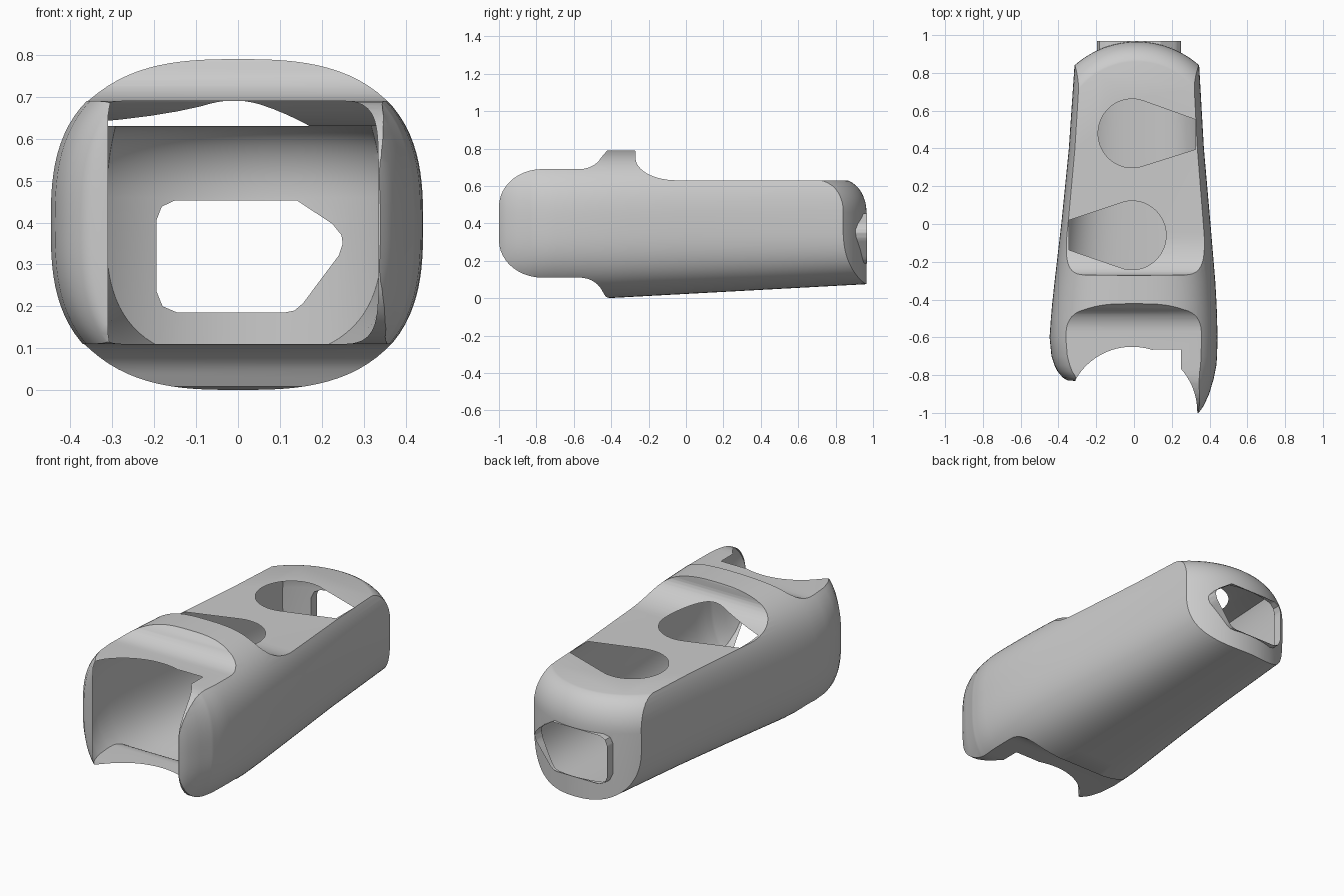
import bpy, bmesh
from math import sin, cos, pi, radians, sqrt, copysign
from mathutils.bvhtree import BVHTree

if "Cube" in bpy.data.objects:
    bpy.data.objects.remove(bpy.data.objects["Cube"])


def loft(name, rings, caps=True):
    """Skin a stack of equal-length point rings."""
    bm = bmesh.new()
    loops = [[bm.verts.new(p) for p in ring] for ring in rings]
    n = len(loops[0])
    for a, b in zip(loops, loops[1:]):
        for i in range(n):
            j = (i + 1) % n
            bm.faces.new((a[i], a[j], b[j], b[i]))
    if caps:
        bm.faces.new(loops[0])
        bm.faces.new(loops[-1])
    bmesh.ops.recalc_face_normals(bm, faces=bm.faces)
    mesh = bpy.data.meshes.new(name)
    bm.to_mesh(mesh)
    bm.free()
    ob = bpy.data.objects.new(name, mesh)
    bpy.context.collection.objects.link(ob)
    return ob


def boolean(target, tool, operation, open_skin=False):
    """Apply a boolean; open_skin also removes the cut walls, leaving a bare opening."""
    tool.hide_render = True
    mod = target.modifiers.new("cut", 'BOOLEAN')
    mod.operation, mod.solver, mod.object = operation, 'EXACT', tool
    bpy.context.view_layer.objects.active = target
    bpy.ops.object.modifier_apply(modifier=mod.name)
    if open_skin:
        bm = bmesh.new()
        bm.from_mesh(tool.data)
        tree = BVHTree.FromBMesh(bm)
        bm.free()
        walls.append(tree)
    bpy.data.objects.remove(tool)


def arc(cx, cy, rx, ry, a0, a1, n):
    return [(cx + rx * cos(radians(a0 + (a1 - a0) * i / n)),
             cy + ry * sin(radians(a0 + (a1 - a0) * i / n))) for i in range(n + 1)]


walls = []

# Body: superellipse sections along y (station, left half width, right half width)
stations = [(1.1, .298, .33), (.84, .315, .345), (.4, .345, .37), (0, .385, .405),
            (-.3, .42, .43), (-.42, .433, .437), (-.5, .44, .44), (-.6, .447, .442),
            (-.7, .437, .44), (-.75, .42, .436), (-.78, .405, .43), (-.815, .375, .423),
            (-.828, .35, .42), (-.832, .29, .418), (-.9, .28, .398), (-.96, .27, .37),
            (-.985, .262, .354), (-1, .26, .34)]


def section(y, left, right, n=112, power=2.77):
    low = max(0, (y + .42) * .054)
    ring = []
    for i in range(n):
        t = 2 * pi * (i + .5) / n
        c, s = cos(t), sin(t)
        k = (abs(c) ** power + abs(s) ** power) ** (-1 / power)
        x = k * c * (right if c > 0 else left)
        z = .395 + k * s * (.395 if s > 0 else .395 - low)
        ring.append((x, y, z))
    return ring


body = loft("hollow_body", [section(*s) for s in stations])

# Side silhouette: rounded nose, hump and lowered deck
side = [(-1, .31)] + [(-1, .49)] + arc(-.77, .49, .23, .2, 172, 90, 10)
side += [(-.57, .69)] + arc(-.57, .80, .13, .11, -80, -25, 6) + [(-.425, .785), (-.41, .81)]
side += [(-.275, .81), (-.27, .78)] + arc(-.05, .75, .22, .12, 180, 270, 12)
side += [(1.3, .63), (1.3, -.1), (-.41, -.1), (-.41, .0), (-.43, .008)]
side += arc(-.57, 0, .13, .11, 25, 90, 7) + arc(-.77, .31, .23, .2, 270, 188, 10)
boolean(body, loft("side_form", [[(x, y, z) for y, z in side] for x in (-1, 1)]), 'INTERSECT')

# Rear end: vertical bowed face with a rounded upper edge
CX, CY, R = .015, .467, .498


def end_ring(z, inset):
    pts = arc(CX, CY, R - inset, R - inset, 30, 150, 48)
    return [(x, y, z) for x, y in [(1, -2), (1, .3)] + pts + [(-1, .3), (-1, -2)]]


end = [end_ring(-.5, 0)]
end += [end_ring(.46 + .175 * sin(a), .135 * (1 - cos(a))) for a in [i * pi / 20 for i in range(11)]]
end.append(end_ring(1.2, .135))
boolean(body, loft("end_form", end), 'INTERSECT')

# Front mouth: round bite with a square notch
mouth = [(-.6, -1.2), (-.6, -.835), (-.31, -.835)] + arc(-.01, -.995, .345, .345, 150.4, 71.4, 24)
mouth += [(.1, -.665), (.25, -.665)] + arc(-.01, -.995, .345, .345, 41.1, 0, 12) + [(.335, -1.2)]
boolean(body, loft("mouth_cutter", [[(x, y, z) for x, y in mouth] for z in (-.3, 1.2)]),
        'DIFFERENCE', True)

# Two teardrop windows in the deck, pointing opposite ways
for name, side_sign, cy, ends in (("rear", 1, .48, (.395, .553)), ("front", -1, -.06, (.02, -.137))):
    tear = arc(-.01, cy, .18, .182, 72, 288, 40) if side_sign > 0 else arc(-.01, cy, .18, .182, -108, 108, 40)
    tip = .325 if side_sign > 0 else -.345
    tear += [(tip, y) for y in ends]
    boolean(body, loft(name + "_window_cutter", [[(x, y, z) for x, y in tear] for z in (.59, 1.1)]),
            'DIFFERENCE', True)

# Rear port: rounded lopsided opening
port = [(-.195, .405), (-.182, .438), (-.15, .453), (.14, .453), (.225, .397), (.247, .37),
        (.25, .35), (.241, .322), (.155, .207), (.135, .19), (.11, .185), (-.145, .185),
        (-.18, .2), (-.195, .237)]
boolean(body, loft("port_cutter", [[(x, y, z) for x, z in port] for y in (.72, 1.3)]),
        'DIFFERENCE', True)

# Remove the cut walls so the body is a thin open skin
bm = bmesh.new()
bm.from_mesh(body.data)
inner = [f for f in bm.faces
         if any(t.find_nearest(f.calc_center_median(), 1e-4)[0] is not None for t in walls)]
bmesh.ops.delete(bm, geom=inner, context='FACES')
bm.to_mesh(body.data)
bm.free()

# Port lip: short sleeve from the bowed end out to a flat rim
fine = []
for (x0, z0), (x1, z1) in zip(port, port[1:] + port[:1]):
    fine += [(x0 + (x1 - x0) * k / 6, z0 + (z1 - z0) * k / 6) for k in range(6)]
lip = loft("port_lip", [[(x, CY + sqrt(R * R - (x - CX) ** 2), z) for x, z in fine],
                        [(x, .969, z) for x, z in fine]], caps=False)

bpy.ops.object.select_all(action='DESELECT')
for ob in (body, lip):
    ob.select_set(True)
bpy.context.view_layer.objects.active = body
bpy.ops.object.shade_smooth_by_angle(angle=radians(32))
